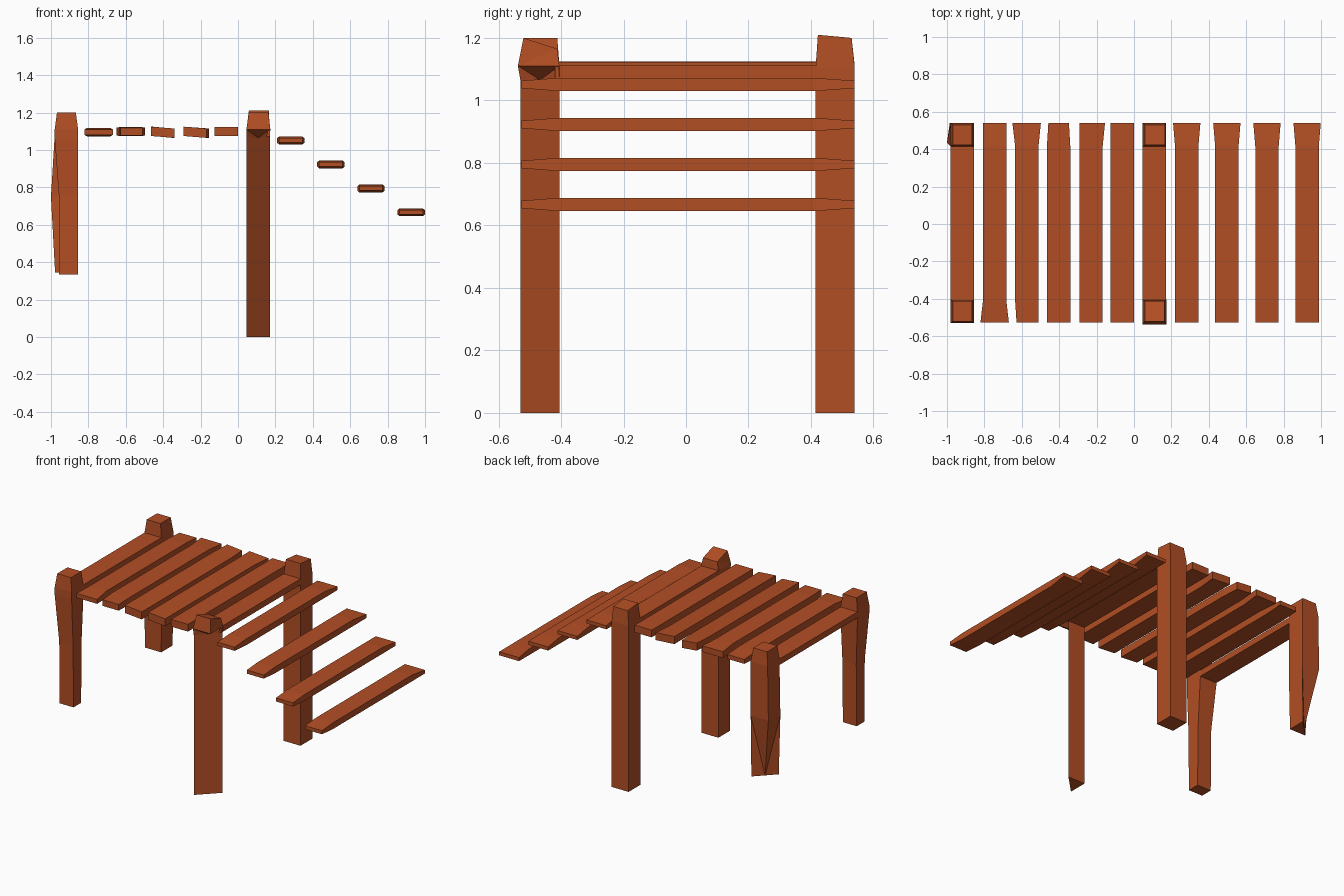
import bpy, bmesh

if "Cube" in bpy.data.objects:
    bpy.data.objects.remove(bpy.data.objects["Cube"])

wood = bpy.data.materials.new("reddish brown wood")
wood.diffuse_color = (0.45, 0.077, 0.018, 1)
wood.use_nodes = True
wood.node_tree.nodes["Principled BSDF"].inputs["Base Color"].default_value = wood.diffuse_color


def loft(name, rings):
    """Skin a list of four-cornered rings and close both ends."""
    bm = bmesh.new()
    loops = [[bm.verts.new(p) for p in ring] for ring in rings]
    for a, b in zip(loops, loops[1:]):
        for i in range(4):
            j = (i + 1) % 4
            bm.faces.new((a[i], a[j], b[j], b[i]))
    bm.faces.new(loops[0])
    bm.faces.new(loops[-1])
    bmesh.ops.triangulate(bm, faces=bm.faces[:])
    bmesh.ops.recalc_face_normals(bm, faces=bm.faces[:])
    mesh = bpy.data.meshes.new(name)
    bm.to_mesh(mesh)
    bm.free()
    mesh.materials.append(wood)
    ob = bpy.data.objects.new(name, mesh)
    bpy.context.collection.objects.link(ob)
    return ob


def level(x0, x1, y0, y1, z, z_back=None, cut=None):
    """Post cross-section; 'cut' flattens one corner into a diagonal."""
    zb = z if z_back is None else z_back
    r = [[x0, y0, z], [x1, y0, z], [x1, y1, zb], [x0, y1, zb]]
    if cut is not None:
        a, b = r[cut - 1], r[(cut + 1) % 4]
        r[cut] = [(p + q) / 2 for p, q in zip(a, b)]
    return r


# Long posts on the step side
loft("front_right_post", [
    level(.045, .17, -.53, -.405, 0, cut=1),
    level(.045, .17, -.53, -.405, 1.065, cut=1),
    level(.045, .173, -.538, -.405, 1.11),
    level(.058, .163, -.52, -.412, 1.20, 1.165)])
loft("back_right_post", [
    level(.045, .17, .415, .54, 0),
    level(.045, .17, .415, .54, 1.105),
    level(.058, .165, .422, .53, 1.21, 1.20)])

# Short posts at the far end, carved unevenly
loft("front_left_post", [
    level(-.957, -.855, -.51, -.43, .335),
    level(-.957, -.855, -.515, -.425, .75),
    level(-.98, -.855, -.53, -.405, 1.06),
    level(-.98, -.855, -.53, -.405, 1.11),
    level(-.968, -.867, -.52, -.412, 1.20)])
mid = level(-.98, -.855, .415, .54, .75)
mid[0][0] = -1.0
mid[0][1] = .435
mid[3][0] = -.985
loft("back_left_post", [
    level(-.978, -.86, .42, .54, .345, cut=3),
    mid,
    level(-.98, -.855, .415, .54, 1.08),
    level(-.98, -.855, .415, .54, 1.11),
    level(-.968, -.867, .422, .53, 1.20)])


def plank(name, x, z0, z1, front, back, tilt=0, thin=0.0):
    """Board along y: (left, right) half widths at each end, tapered ends."""
    rings = []
    for y, (l, r), t in ((-.527, front, thin), (-.41, (.0625, .0625), 0),
                         (.415, (.0625, .0625), 0), (.54, back, thin)):
        rings.append([(x - l, y, z0 + t + tilt), (x + r, y, z0 + t - tilt),
                      (x + r, y, z1 - t - tilt), (x - l, y, z1 - t + tilt)])
    loft(name, rings)


# Deck boards: x, bottom, top, front half widths, back half widths, tilt, taper
S = (.0625, .0625)
deck = [(-.745, 1.073, 1.118, (.076, .076), S, 0, .008),
        (-.573, 1.075, 1.122, (.055, .0625), (.077, .075), 0, .003),
        (-.403, 1.07, 1.12, S, (.055, .055), .005, 0),
        (-.23, 1.07, 1.12, S, (.0625, .075), .005, 0),
        (-.0625, 1.075, 1.123, S, S, 0, 0)]
for i, d in enumerate(deck):
    plank(f"deck_board_{i + 1}", *d)

# Boards held between each pair of posts
for name, x in (("left_post_board", -.9175), ("right_post_board", .1075)):
    loft(name, [[(x - .0625, y, 1.072), (x + .0625, y, 1.072),
                 (x + .0625, y, 1.112), (x - .0625, y, 1.112)]
                for y in (-.42, .43)])

# Descending steps
for i in range(4):
    z = 1.03 - .128 * i
    plank(f"step_{i + 1}", .282 + .2145 * i, z, z + .042,
          (.0625, .0625), (.073, .073), 0, .009)
